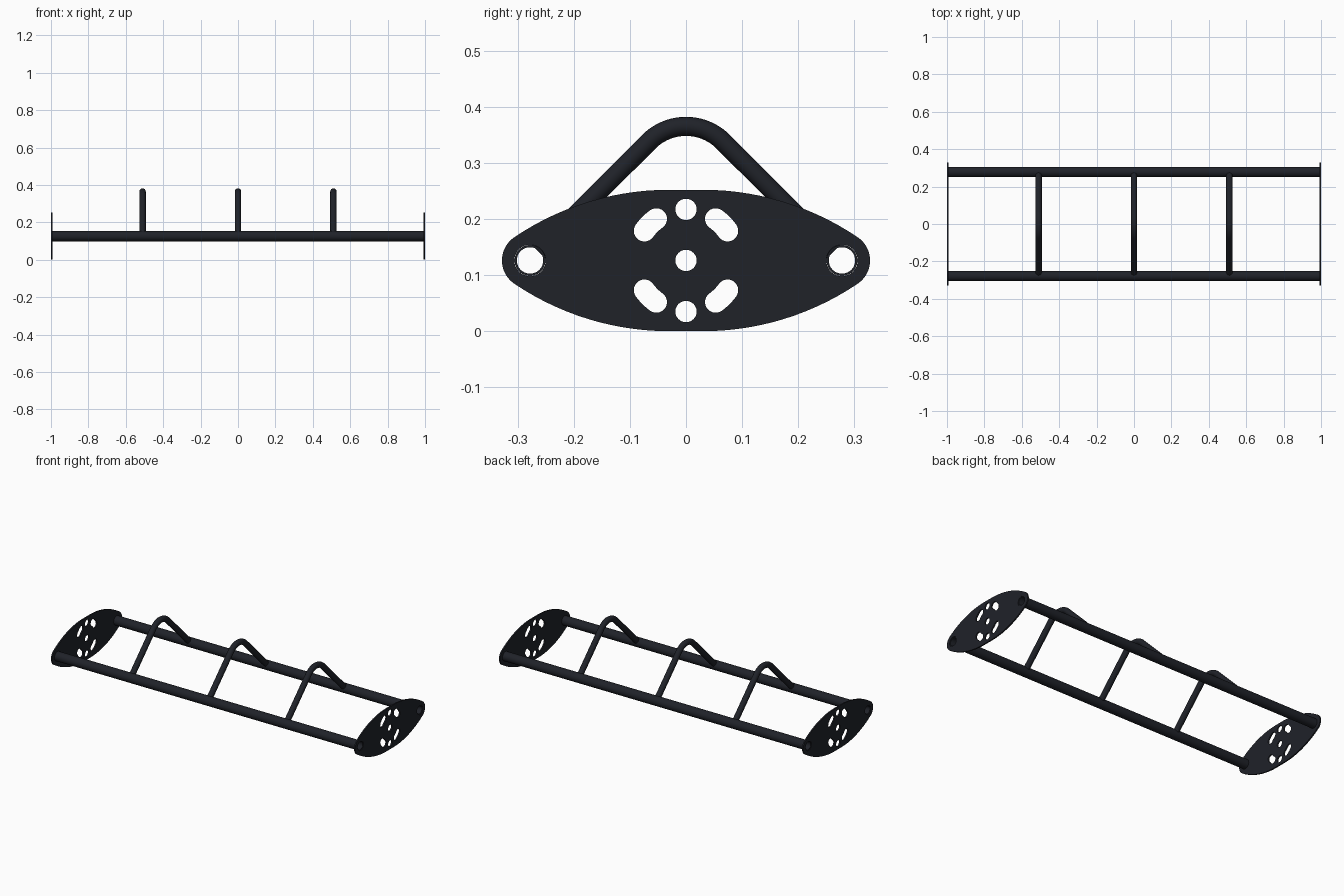
import bpy, bmesh
from math import sin, cos, pi, radians, hypot, atan2

if "Cube" in bpy.data.objects:
    bpy.data.objects.remove(bpy.data.objects["Cube"])

ZC = 0.126            # height of rail axes and plate centre
RAIL_Y = 0.278
RAIL_R, BORE_R = 0.0275, 0.0235
PLATE_T = 0.008

mat = bpy.data.materials.new("dark_steel")
mat.diffuse_color = (0.014, 0.016, 0.022, 1)
mat.use_nodes = True
mat.node_tree.nodes["Principled BSDF"].inputs["Base Color"].default_value = mat.diffuse_color


def arc(cx, cy, r, a0, a1, n):
    return [(cx + r * cos(a0 + (a1 - a0) * i / n), cy + r * sin(a0 + (a1 - a0) * i / n))
            for i in range(n + 1)]


def circle(cx, cy, r, n=40):
    return arc(cx, cy, r, 0, 2 * pi, n)[:-1]


def curve_to_mesh(name, cu, loc, rot=(0, 0, 0)):
    ob = bpy.data.objects.new(name, cu)
    bpy.context.collection.objects.link(ob)
    ob.location, ob.rotation_euler = loc, rot
    bpy.ops.object.select_all(action='DESELECT')
    ob.select_set(True)
    bpy.context.view_layer.objects.active = ob
    bpy.ops.object.convert(target='MESH')
    ob = bpy.context.object
    bm = bmesh.new()
    bm.from_mesh(ob.data)
    bmesh.ops.remove_doubles(bm, verts=bm.verts, dist=1e-5)
    bmesh.ops.recalc_face_normals(bm, faces=bm.faces)
    bm.to_mesh(ob.data)
    bm.free()
    ob.data.materials.clear()
    ob.data.materials.append(mat)
    bpy.ops.object.shade_smooth_by_angle(angle=radians(35))
    return ob


def add_spline(cu, pts, cyclic):
    s = cu.splines.new('POLY')
    s.points.add(len(pts) - 1)
    for p, co in zip(s.points, pts):
        p.co = (*co, 0, 1) if len(co) == 2 else (*co, 1)
    s.use_cyclic_u = cyclic


def extrude_x(name, loops, half, x, y, z):
    """Extrude filled (y, z) outlines along the x axis."""
    cu = bpy.data.curves.new(name, 'CURVE')
    cu.dimensions, cu.fill_mode, cu.extrude = '2D', 'BOTH', half
    for pts in loops:
        add_spline(cu, pts, True)
    return curve_to_mesh(name, cu, (x, y, z), (pi / 2, 0, pi / 2))


# End plate outline: round ears blended into wide arcs with a short flat
FLAT, EAR = 0.03, 0.05
dy = RAIL_Y - FLAT
R = (dy ** 2 + ZC ** 2 - EAR ** 2) / (2 * (ZC - EAR))
a = atan2(R - ZC, dy)           # tangent angle between ear and wide arc
quarter = arc(RAIL_Y, 0, EAR, 0, a, 12) + arc(FLAT, ZC - R, R, a, pi / 2, 14)[1:]
upper = quarter + [(-y, z) for y, z in reversed(quarter)]
outline = upper + [(y, -z) for y, z in reversed(upper)][1:-1]

# Holes: two ears, three round holes, four curved slots
HOLE_R, PITCH, SPREAD = 0.019, 0.091, radians(9.5)


def slot(mid):
    a0, a1 = mid - SPREAD, mid + SPREAD
    return (arc(0, 0, PITCH + HOLE_R, a0, a1, 6)
            + arc(PITCH * cos(a1), PITCH * sin(a1), HOLE_R, a1, a1 + pi, 14)[1:]
            + arc(0, 0, PITCH - HOLE_R, a1, a0, 6)[1:]
            + arc(PITCH * cos(a0), PITCH * sin(a0), HOLE_R, a0 + pi, a0 + 2 * pi, 14)[1:-1])


holes = [circle(s * RAIL_Y, 0, RAIL_R + 0.0005) for s in (-1, 1)]
holes += [circle(0, h, HOLE_R) for h in (-PITCH, 0, PITCH)]
holes += [slot(radians(d)) for d in (45, 135, 225, 315)]

for side, s in (("left", -1), ("right", 1)):
    extrude_x(side + "_end_plate", [outline] + holes, PLATE_T / 2,
              s * (1 - PLATE_T / 2), 0, ZC)

# Hollow long rails
for side, s in (("front", -1), ("back", 1)):
    extrude_x(side + "_rail", [circle(0, 0, RAIL_R), circle(0, 0, BORE_R)],
              0.998, 0, s * RAIL_Y, ZC)

# Bent tube arches with 45 degree legs meeting the rails
BEND, TOP, END = 0.094, 0.365, 0.022
d = END / 2 ** 0.5
foot = (RAIL_Y - d, ZC + d)
path = [foot] + arc(0, TOP - BEND, BEND, pi / 4, 3 * pi / 4, 20) + [(-foot[0], foot[1])]
for name, x in (("left", -0.51), ("middle", 0), ("right", 0.51)):
    cu = bpy.data.curves.new(name, 'CURVE')
    cu.dimensions, cu.bevel_depth, cu.bevel_resolution = '3D', 0.017, 6
    add_spline(cu, [(0, y, z) for y, z in path], False)
    curve_to_mesh(name + "_arch", cu, (x, 0, 0))
